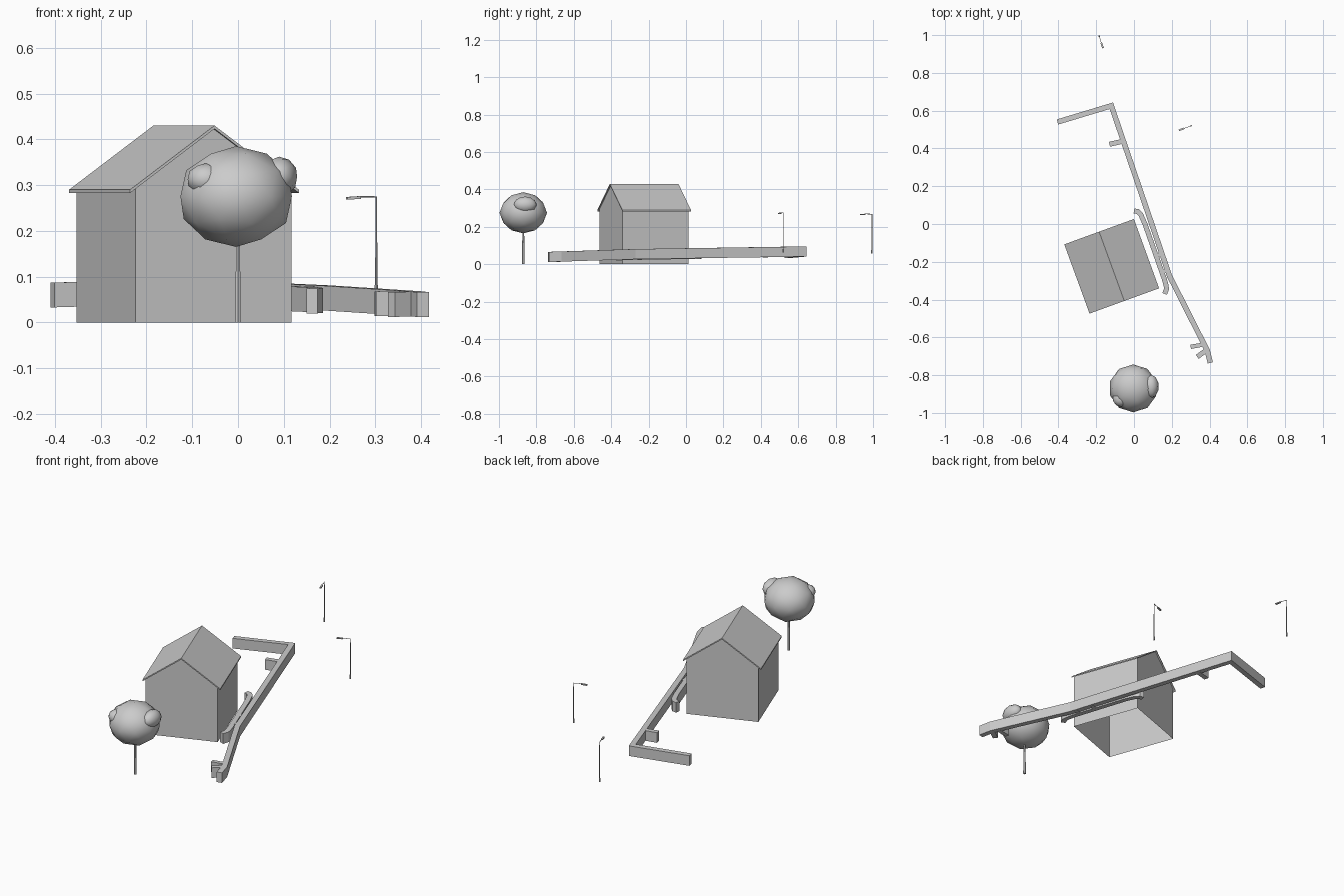
import bpy, math
from mathutils import Vector, Matrix

if "Cube" in bpy.data.objects:
    bpy.data.objects.remove(bpy.data.objects["Cube"])


def mesh_object(name, verts, faces, matrix=None):
    me = bpy.data.meshes.new(name)
    me.from_pydata([tuple(v) for v in verts], [], faces)
    if matrix:
        me.transform(matrix)
    me.update()
    ob = bpy.data.objects.new(name, me)
    bpy.context.collection.objects.link(ob)
    return ob


def wall(name, path, width=0.028, height=0.054):
    """Mitred solid wall following a path of (x, y, base z)."""
    pts = [Vector(p) for p in path]
    verts, faces = [], []
    for i, p in enumerate(pts):
        dirs = []
        if i > 0:
            dirs.append((p - pts[i - 1]).xy.normalized())
        if i < len(pts) - 1:
            dirs.append((pts[i + 1] - p).xy.normalized())
        t = sum(dirs, Vector((0, 0))).normalized()
        n = Vector((-t.y, t.x, 0))
        s = n * (width / 2 / max(0.5, t.dot(dirs[0])))
        up = Vector((0, 0, height))
        verts += [p + s, p - s, p - s + up, p + s + up]
    for i in range(len(pts) - 1):
        for k in range(4):
            a, b = 4 * i + k, 4 * i + (k + 1) % 4
            faces.append((a, b, b + 4, a + 4))
    e = len(verts)
    faces += [(3, 2, 1, 0), (e - 4, e - 3, e - 2, e - 1)]
    return mesh_object(name, verts, faces)


def rod(name, a, b, r1, r2, sides=6):
    a, b = Vector(a), Vector(b)
    bpy.ops.mesh.primitive_cone_add(vertices=sides, radius1=r1, radius2=r2, depth=(b - a).length,
                                    location=(a + b) / 2,
                                    rotation=(b - a).to_track_quat('Z', 'Y').to_euler())
    bpy.context.object.name = name


# House walls: open underneath, gabled at both ends
place = Matrix.Translation((-0.118, -0.224, 0)) @ Matrix.Rotation(math.radians(20), 4, 'Z')
w, d, rw, rd = 0.181, 0.188, 0.196, 0.195
eave, ridge, thick = 0.29, 0.43, 0.007
wall_top = ridge - thick - (ridge - eave) * w / rw
gable = [(-w, 0), (w, 0), (w, wall_top), (0, ridge - thick), (-w, wall_top)]
verts = [(x, y, z) for y in (-d, d) for x, z in gable]
mesh_object("house_walls", verts, [(0, 1, 2, 3, 4), (9, 8, 7, 6, 5), (1, 6, 7, 2), (5, 0, 4, 9)], place)

# Thin pitched roof
prof = [(-rw, eave - thick), (0, ridge - thick), (rw, eave - thick), (rw, eave), (0, ridge), (-rw, eave)]
verts = [(x, y, z) for y in (-rd, rd) for x, z in prof]
faces = [(k, k + 6, (k + 1) % 6 + 6, (k + 1) % 6) for k in range(6)]
faces += [(0, 1, 4, 5), (1, 2, 3, 4), (11, 10, 7, 6), (10, 9, 8, 7)]
mesh_object("house_roof", verts, faces, place)

# Boundary wall with its short stubs and the curved inner wall
wall("boundary_wall", [(-0.405, 0.54, 0.033), (-0.12, 0.626, 0.041), (0.188, -0.275, 0.027),
                       (0.388, -0.67, 0.014), (0.404, -0.735, 0.012)])
wall("wall_stub_back", [(-0.13, 0.422, 0.037), (-0.06, 0.438, 0.038)], 0.026)
wall("wall_stub_front", [(0.30, -0.65, 0.014), (0.37, -0.638, 0.015)], 0.022)
wall("wall_stub_corner", [(0.335, -0.703, 0.012), (0.383, -0.668, 0.014)], 0.026)
wall("inner_wall", [(0.0, 0.069, 0.028), (0.02, 0.066, 0.028), (0.036, 0.05, 0.028), (0.058, 0.0, 0.028),
                    (0.16, -0.29, 0.023), (0.17, -0.325, 0.022), (0.172, -0.345, 0.021),
                    (0.162, -0.37, 0.02)], 0.026)
wall("inner_wall_link", [(0.118, -0.17, 0.025), (0.145, -0.155, 0.026)], 0.02)
wall("inner_wall_link_front", [(0.148, -0.255, 0.024), (0.175, -0.245, 0.025)], 0.02)

# Tree
rod("tree_trunk", (0, -0.87, 0), (0, -0.87, 0.168), 0.007, 0.005, 6)
for name, loc, scale in [("tree_crown", (-0.004, -0.87, 0.275), (0.128, 0.127, 0.11)),
                         ("foliage_right", (0.09, -0.86, 0.318), (0.041, 0.062, 0.044)),
                         ("foliage_left", (-0.07, -0.925, 0.312), (0.042, 0.042, 0.036))]:
    bpy.ops.mesh.primitive_ico_sphere_add(subdivisions=2, radius=1, location=loc)
    ob = bpy.context.object
    ob.name, ob.scale = name, scale
    bpy.ops.object.shade_smooth()

# Street lamps: footing, pole, arm and flat lamp head
for tag, base, way in [("back", (-0.184, 0.994, 0.056), (0.02, -0.063)),
                       ("side", (0.302, 0.52, 0.062), (-0.064, -0.024))]:
    b = Vector(base)
    v = Vector((way[0], way[1], 0))
    top = b + Vector((0, 0, 0.213))
    rod("lamp_footing_" + tag, b, b + Vector((0, 0, 0.02)), 0.0042, 0.0038, 8)
    rod("lamp_pole_" + tag, b, top, 0.0025, 0.0018, 8)
    rod("lamp_arm_" + tag, top - Vector((0, 0, 0.001)), top + v * 0.6, 0.0015, 0.0015)
    h0 = top + v * 0.55 - Vector((0, 0, 0.005))
    wall("lamp_head_" + tag, [h0, top + v - Vector((0, 0, 0.007))], 0.009, 0.006)
